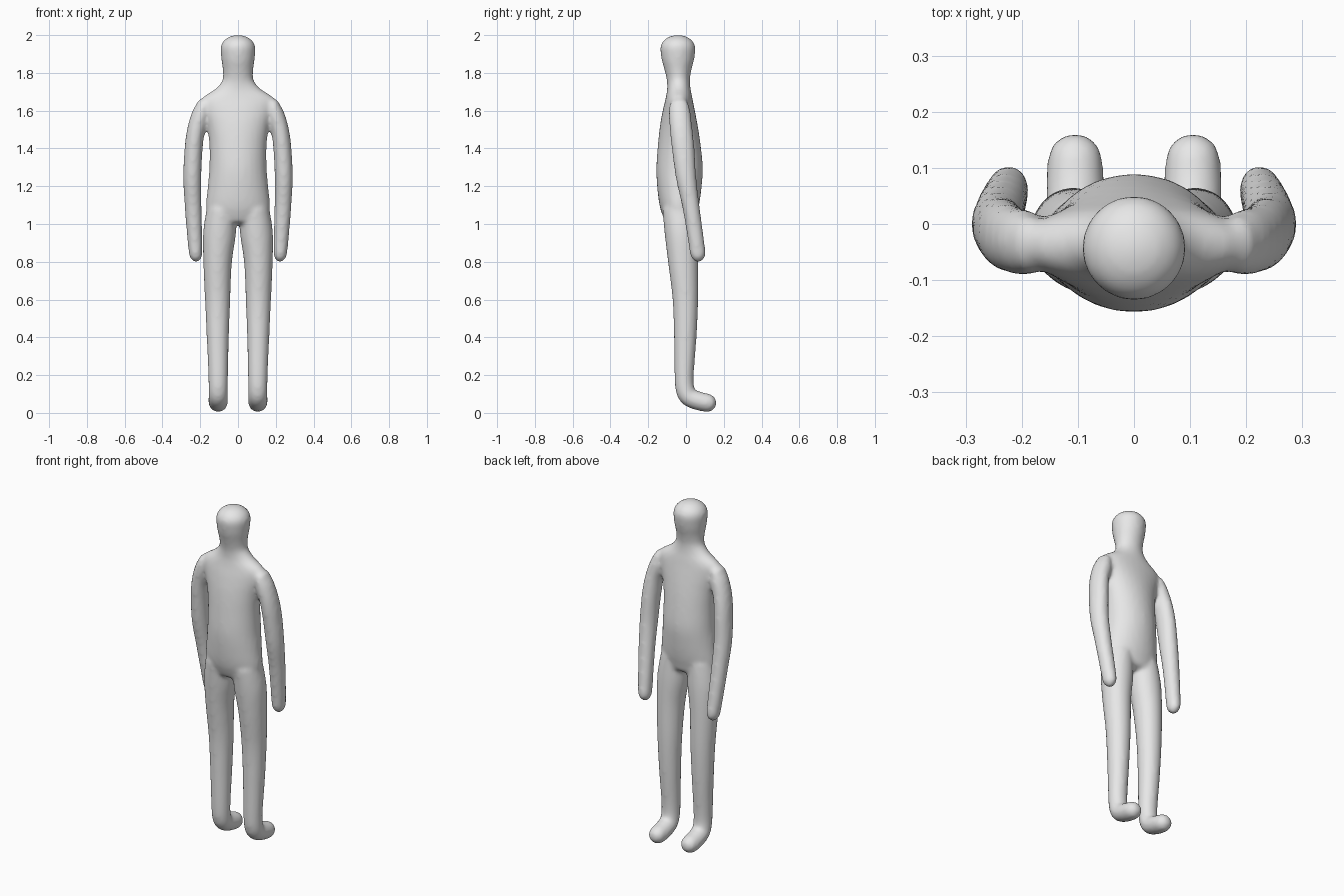
import bpy, bmesh, math
from mathutils import Vector

if "Cube" in bpy.data.objects:
    bpy.data.objects.remove(bpy.data.objects["Cube"])

SIDES = 28
STEPS = 5


def spline(rows):
    """Catmull-Rom resampling of rows (x, y, z, half width, half depth)."""
    pts = [rows[0]] + rows + [rows[-1]]
    out = []
    for i in range(1, len(pts) - 2):
        p0, p1, p2, p3 = pts[i - 1:i + 3]
        for s in range(STEPS):
            t = s / STEPS
            out.append([0.5 * (2 * b + (c - a) * t + (2 * a - 5 * b + 4 * c - d) * t * t
                               + (3 * b - a - 3 * c + d) * t ** 3)
                        for a, b, c, d in zip(p0, p1, p2, p3)])
    out.append(list(rows[-1]))
    return out


def limb(bm, rows, start_cap, end_cap, mirror=1):
    """Elliptical tube along a path with rounded ends."""
    pts = spline(rows)
    centres = [Vector(p[:3]) for p in pts]
    rings = []
    for i, p in enumerate(pts):
        tan = (centres[min(i + 1, len(pts) - 1)] - centres[max(i - 1, 0)]).normalized()
        rings.append((centres[i], tan, p[3], p[4]))

    def cap(ring, length):
        c, tan, a, b = ring
        angles = [math.radians(d) for d in (18, 36, 54, 70, 83)]
        return [(c + tan * length * math.sin(t), tan, a * math.cos(t), b * math.cos(t))
                for t in angles]

    rings = cap(rings[0], -start_cap)[::-1] + rings + cap(rings[-1], end_cap)
    loops = []
    for c, tan, a, b in rings:
        side = Vector((1, 0, 0))
        side = (side - tan * side.dot(tan)).normalized()
        depth = tan.cross(side)
        loop = []
        for k in range(SIDES):
            t = 2 * math.pi * k / SIDES
            v = c + side * a * math.cos(t) + depth * b * math.sin(t)
            loop.append(bm.verts.new((v.x * mirror, v.y, v.z)))
        loops.append(loop)
    faces = [bm.faces.new(loops[0]), bm.faces.new(loops[-1])]
    for lo, hi in zip(loops, loops[1:]):
        for k in range(SIDES):
            n = (k + 1) % SIDES
            faces.append(bm.faces.new((lo[k], lo[n], hi[n], hi[k])))
    bmesh.ops.recalc_face_normals(bm, faces=faces)


bm = bmesh.new()

# torso, neck and head
torso = [(1.03, -.03, .165, .085), (1.1, -.035, .17, .105), (1.2, -.035, .16, .118),
         (1.3, -.034, .152, .123), (1.42, -.036, .152, .113), (1.52, -.038, .165, .10),
         (1.6, -.038, .19, .085), (1.65, -.037, .20, .074), (1.68, -.037, .175, .068),
         (1.715, -.038, .12, .062), (1.76, -.04, .083, .061), (1.81, -.042, .08, .07),
         (1.87, -.043, .088, .086), (1.93, -.043, .093, .094)]
limb(bm, [(0, y, z, a, b) for z, y, a, b in torso], .03, .071)

# arms, hanging and drifting backwards to the hands
arm = [(.185, -.037, 1.625, .037, .052), (.197, -.033, 1.58, .048, .058),
       (.222, -.026, 1.5, .047, .06), (.235, -.015, 1.4, .048, .06),
       (.242, 0, 1.25, .048, .054), (.238, .025, 1.1, .045, .046),
       (.23, .048, .95, .041, .043), (.224, .062, .85, .037, .042)]

# legs, turning into rounded feet
leg = [(.085, -.035, 1.08, .08, .09), (.098, -.025, .95, .087, .088),
       (.108, -.015, .8, .076, .08), (.108, -.003, .6, .067, .068),
       (.107, -.004, .4, .059, .06), (.105, -.01, .2, .052, .051),
       (.105, -.005, .125, .051, .05), (.105, .014, .085, .051, .049),
       (.105, .06, .065, .052, .05), (.105, .112, .053, .05, .049)]

for m in (1, -1):
    limb(bm, arm, .04, .052, m)
    limb(bm, leg, .03, .05, m)

mesh = bpy.data.meshes.new("body")
bm.to_mesh(mesh)
bm.free()
body = bpy.data.objects.new("body", mesh)
bpy.context.collection.objects.link(body)

grey = bpy.data.materials.new("light grey")
grey.diffuse_color = (0.8, 0.8, 0.8, 1)
grey.use_nodes = True
grey.node_tree.nodes["Principled BSDF"].inputs["Base Color"].default_value = grey.diffuse_color
mesh.materials.append(grey)

# fuse the parts into one skin and soften the joins
remesh = body.modifiers.new("fuse", 'REMESH')
remesh.mode = 'VOXEL'
remesh.voxel_size = 0.011
remesh.use_smooth_shade = True
smooth = body.modifiers.new("soften", 'SMOOTH')
smooth.factor = 0.5
smooth.iterations = 8
